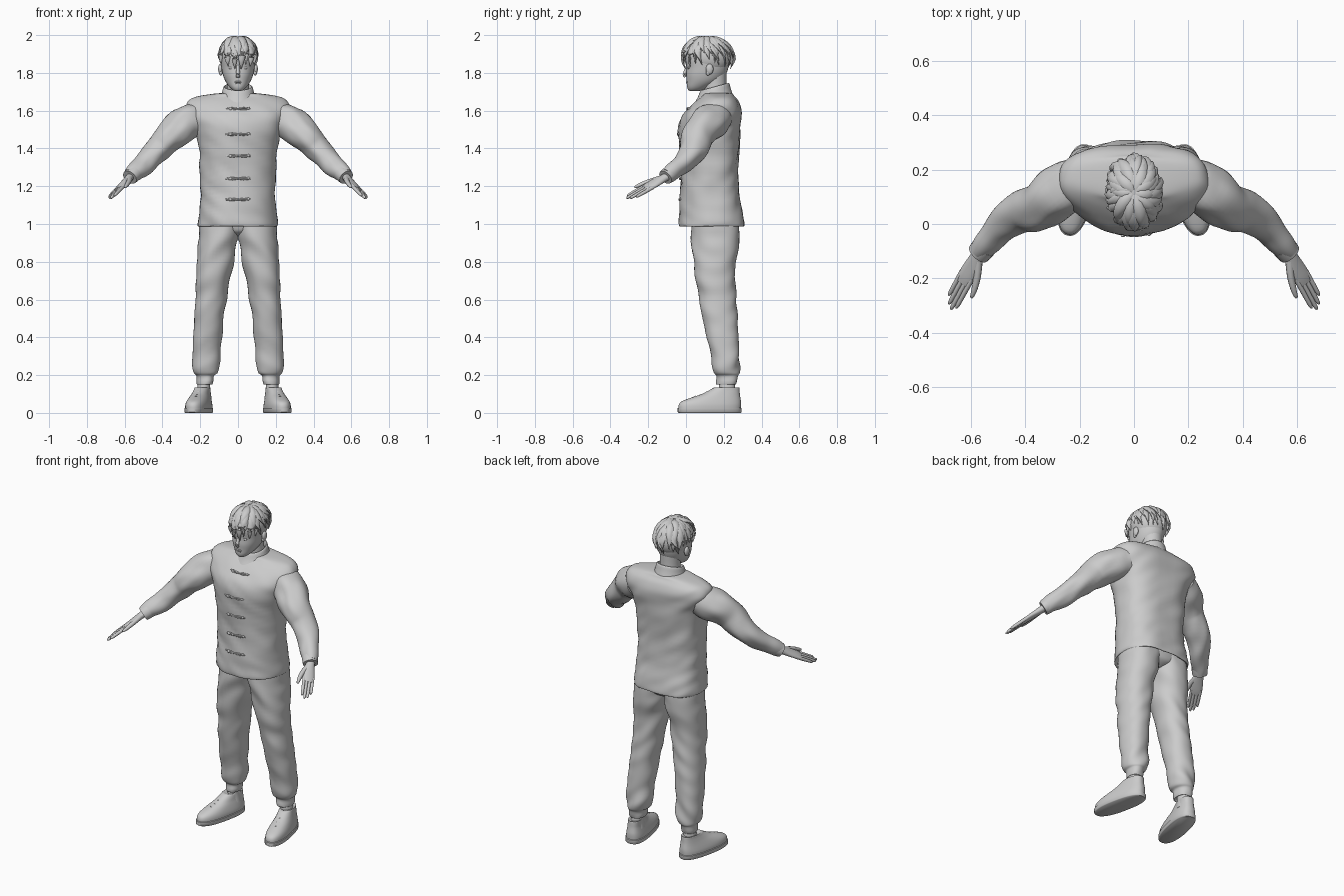
import bpy, bmesh, math, random
from mathutils import Vector, Matrix, noise

random.seed(4)
V = Vector


def smooth(keys, m):
    """Catmull-Rom interpolation of equal-length number tuples."""
    out = []
    for i in range(len(keys) - 1):
        a, b, c, d = (keys[max(0, min(len(keys) - 1, i + k))] for k in (-1, 0, 1, 2))
        for j in range(m):
            t = j / m
            out.append([q + .5 * t * (r - p + t * (2*p - 5*q + 4*r - s + t * (3*(q - r) + s - p)))
                        for p, q, r, s in zip(a, b, c, d)])
    return out + [list(keys[-1])]


def stack(keys, m=4, n=40, front=2.0, back=2.0, tilt=0.0):
    """Horizontal rings from keys (z, x0, x1, y_front, y_back)."""
    rings = []
    for z, x0, x1, y0, y1 in smooth(keys, m):
        ring = []
        for k in range(n):
            c, s = math.cos(math.tau * k / n), math.sin(math.tau * k / n)
            e = 2 / (front if s < 0 else back)
            x = math.copysign(abs(c) ** e, c) * (x1 - x0) / 2
            y = math.copysign(abs(s) ** e, s) * (y1 - y0) / 2
            ring.append(V(((x0 + x1) / 2 + x, (y0 + y1) / 2 + y, z + tilt * y)))
        rings.append(ring)
    return rings


def tube(keys, m=4, n=24, side=None):
    """Rings along a path of keys (x, y, z, r_side, r_up)."""
    pts = smooth(keys, m)
    rings = []
    for i, p in enumerate(pts):
        t = (V(pts[min(i + 1, len(pts) - 1)][:3]) - V(pts[max(i - 1, 0)][:3])).normalized()
        ref = side if side else (t.cross(V((0, 0, 1))) if abs(t.z) < .98 else V((1, 0, 0)))
        u = t.cross(ref).normalized()
        w = u.cross(t)
        rings.append([V(p[:3]) + w * math.cos(a) * p[3] + u * math.sin(a) * p[4]
                      for a in (math.tau * k / n for k in range(n))])
    return rings


def finish(name, bm, mirror):
    bmesh.ops.recalc_face_normals(bm, faces=bm.faces)
    me = bpy.data.meshes.new(name)
    bm.to_mesh(me)
    ob = bpy.data.objects.new(name, me)
    bpy.context.collection.objects.link(ob)
    if mirror:
        ob.modifiers.new("mirror", 'MIRROR').use_mirror_merge = False
    return ob


def skin(name, parts, mirror=False, folds=0.0, freq=(8, 8, 15)):
    """Bridge ring lists into one closed mesh, with optional cloth folds."""
    bm = bmesh.new()
    for rings in parts:
        rows = []
        for ring in rings:
            c = sum(ring, V()) / len(ring)
            row = []
            for p in ring:
                f = noise.noise(V((p.x * freq[0], p.y * freq[1], p.z * freq[2] + p.x * 9)))
                row.append(bm.verts.new(p + (p - c).normalized() * f * folds))
            rows.append(row)
        n = len(rows[0])
        for a, b in zip(rows, rows[1:]):
            for k in range(n):
                bm.faces.new((a[k], a[(k + 1) % n], b[(k + 1) % n], b[k]))
        bm.faces.new(rows[0])
        bm.faces.new(rows[-1])
    return finish(name, bm, mirror)


def balls(name, items, mirror=False):
    bm = bmesh.new()
    for loc, scale in items:
        bmesh.ops.create_uvsphere(bm, u_segments=20, v_segments=12, radius=1,
                                  matrix=Matrix.Translation(loc) @ Matrix.Diagonal((*scale, 1)))
    return finish(name, bm, mirror)


# Jacket body: round chest, flatter back, broad shoulders
jacket = [(1.03, -.18, .18, .01, .27), (.99, -.205, .205, -.03, .3), (1.0, -.213, .213, -.04, .308),
          (1.06, -.205, .205, -.036, .3), (1.15, -.2, .2, -.032, .282), (1.27, -.2, .2, -.028, .276),
          (1.4, -.208, .208, -.036, .28), (1.5, -.232, .232, -.042, .288), (1.56, -.258, .258, -.028, .292),
          (1.61, -.276, .276, .01, .29), (1.65, -.262, .262, .05, .276), (1.675, -.22, .22, .08, .255),
          (1.69, -.12, .12, .09, .24), (1.695, -.05, .05, .12, .2)]
skin("jacket_body", [stack(jacket, 5, 56, front=2.1, back=2.8)], folds=.009)

# Sleeves bend forward at the elbow, cuffs close at the wrist
sleeve = [(.19, .17, 1.565, .085, .085), (.27, .122, 1.535, .098, .092), (.345, .066, 1.475, .088, .083),
          (.415, .045, 1.4, .08, .071), (.485, -.01, 1.33, .058, .056), (.537, -.068, 1.28, .047, .045),
          (.567, -.102, 1.252, .041, .039)]
skin("sleeve", [tube(sleeve, 6, 36)], True, folds=.012, freq=(14, 10, 14))
skin("sleeve_cuff", [tube([(.55, -.083, 1.268, .045, .043), (.573, -.109, 1.247, .043, .04),
                           (.567, -.102, 1.252, .032, .028)], 2)], True)

# Standing collar, lower at the front
collar = [(1.65, -.1, .1, .03, .25), (1.69, -.086, .086, .06, .238), (1.722, -.078, .078, .075, .23),
          (1.724, -.07, .07, .083, .222), (1.69, -.068, .068, .085, .22)]
skin("collar", [stack(collar, 3, tilt=.27)])


# Five knotted fasteners down the chest
def chest(z):
    ks = jacket[2:]
    for a, b in zip(ks, ks[1:]):
        if a[0] <= z <= b[0]:
            return a[3] + (b[3] - a[3]) * (z - a[0]) / (b[0] - a[0])


loops, knots = [], []
for z in (1.13, 1.24, 1.36, 1.475, 1.61):
    y = chest(z) - .001
    for dz in (-.004, .004):
        loops.append(tube([(-.065, y + .008, z, .004, .004), (-.03, y + .001, z + dz, .0045, .0045),
                           (0, y - .002, z, .0045, .0045), (.03, y + .001, z + dz, .0045, .0045),
                           (.065, y + .008, z, .004, .004)], 3, 8))
    knots.append(((-.04, y, z), (.009, .007, .008)))
    knots.append(((.055, y + .003, z + .003), (.007, .006, .007)))
skin("fastener_loops", loops)
balls("fastener_knots", knots)

# Trouser legs with gathered ankles
leg = [(.17, .145, .205, .18, .25), (.15, .135, .215, .165, .265), (.165, .13, .22, .16, .27),
       (.195, .128, .222, .158, .272), (.215, .108, .237, .145, .28), (.27, .098, .243, .135, .283),
       (.38, .088, .238, .115, .277), (.5, .07, .23, .085, .274), (.6, .056, .225, .07, .266), (.7, .042, .22, .052, .262),
       (.82, .02, .214, .038, .268), (.92, .0, .206, .03, .283), (1.02, -.02, .198, .03, .285)]
skin("trouser_leg", [stack(leg, 6, 40, front=2.2, back=2.3)], True, folds=.011, freq=(7, 7, 13))
skin("trouser_seat", [stack([(.935, -.02, .02, .1, .22), (.955, -.08, .08, .06, .26), (.98, -.15, .15, .045, .275),
                             (1.03, -.18, .18, .035, .28)], 4, front=2.3, back=2.3)])

# Ankles
skin("ankle", [stack([(.08, .14, .225, .165, .27), (.13, .147, .215, .175, .26), (.2, .147, .21, .175, .255)], 2, 20)], True)


# Shoes, toes turned out
def turn_out(parts):
    rot = Matrix.Rotation(math.radians(12), 3, 'Z')
    pivot = V((.18, .25, 0))
    return [[[rot @ (p - pivot) + pivot for p in r] for r in rings] for rings in parts]


upper = [(.015, .122, .242, -.045, .288), (.04, .122, .242, -.045, .29), (.06, .126, .238, -.03, .29),
         (.08, .132, .232, .02, .287), (.1, .138, .226, .08, .284), (.122, .141, .221, .125, .283),
         (.135, .143, .219, .15, .281), (.13, .152, .21, .17, .27)]
skin("shoe_upper", turn_out([stack(upper, 3, 40, front=2.3, back=2.6)]), True)
skin("shoe_sole", turn_out([stack([(0, .122, .242, -.045, .29), (.004, .118, .246, -.05, .293),
                                   (.025, .118, .246, -.05, .293), (.028, .124, .24, -.044, .288)],
                                  1, 40, front=2.3, back=2.6)]), True)
skin("shoe_laces", turn_out([tube([(.15, y + .015, z - .014, .004, .004), (.18, y, z - .002, .004, .004),
                                   (.21, y + .015, z - .014, .004, .004)], 3, 8)
                             for y, z in ((.045, .089), (.075, .099), (.105, .112))]), True)

# Hands: palm, four fingers and a thumb in one shared frame
wrist = V((.567, -.1, 1.253))
d = V((.43, -.79, -.45)).normalized()
w = V((-.75, -.6, .34)).normalized()
u = d.cross(w)


def hand(a, b, r, r2):
    return (*(wrist + d * a + w * b), r, r2)


parts = [tube([hand(-.03, 0, .026, .022), hand(.02, 0, .025, .02), hand(.07, .002, .033, .017),
               hand(.12, 0, .034, .014), hand(.15, 0, .03, .01)], 3, 20, w)]
for b, length in ((-.025, .228), (-.008, .256), (.009, .268), (.025, .25)):
    parts.append(tube([hand(.11, b, .0095, .01), hand(.17, b, .0088, .01), hand(length - .02, b, .008, .0085),
                       hand(length - .005, b, .005, .006), hand(length, b, .001, .001)], 2, 10, w))
parts.append(tube([hand(.035, .012, .016, .016), hand(.09, .038, .014, .013), hand(.14, .053, .011, .011),
                   hand(.17, .058, .007, .007), hand(.176, .059, .001, .001)], 3, 10, w))
skin("hand", parts, True)

# Neck and head
skin("neck", [stack([(1.64, -.07, .07, .09, .23), (1.72, -.058, .058, .095, .215), (1.8, -.06, .06, .085, .215)], 3, 24)])
face = [(1.704, -.012, .012, .025, .06), (1.708, -.026, .026, .014, .085), (1.725, -.045, .045, .006, .125),
        (1.755, -.066, .066, .004, .18), (1.79, -.08, .08, .001, .21), (1.83, -.088, .088, .003, .225),
        (1.87, -.092, .092, -.003, .23), (1.91, -.09, .09, .003, .23), (1.95, -.07, .07, .035, .205),
        (1.97, -.03, .03, .08, .16)]
skin("head", [stack(face, 4, 36, front=2.2)])
skin("nose", [tube([(0, .01, 1.845, .007, .007), (0, -.001, 1.815, .009, .008), (0, -.009, 1.79, .012, .009),
                    (0, -.003, 1.778, .01, .006)], 4, 14)])
balls("lips", [((0, .005, 1.752), (.02, .005, .005)), ((0, .007, 1.745), (.017, .005, .005))])
balls("eyes", [((.035, .014, 1.826), (.016, .006, .007))], True)
balls("ears", [((.093, .125, 1.82), (.012, .02, .028)), ((.091, .117, 1.8), (.009, .012, .014))], True)

# Hair: a cap covered by tapered, tousled locks
balls("hair_cap", [((0, .125, 1.885), (.1, .118, .105))])
locks = []


def add_lock(az, th0, th1, width, lift, twist):
    keys = []
    for i in range(6):
        t = i / 5
        th = math.radians(th0 + (th1 - th0) * t)
        a = az + twist * t
        k = 1 + lift * math.sin(t * 2.2)
        p = (.1 * k * math.sin(th) * math.sin(a), .115 - .135 * k * math.sin(th) * math.cos(a),
             1.872 + .112 * k * math.cos(th))
        r = width * (.55, .95, 1, .85, .5, .06)[i]
        keys.append((*p, r, r * .55))
    locks.append(tube(keys, 2, 8))


for layer, (count, start, cut, lift) in enumerate(((26, 25, 0, .0), (20, 8, 22, .07), (13, 4, 42, .11))):
    for i in range(count):
        az = math.tau * (i + .5 * (layer % 2)) / count + random.uniform(-.1, .1)
        front = max(0, math.cos(az))
        end = 104 + 9 * front - 6 * abs(math.sin(az)) + 12 * max(0, -math.cos(az)) - cut
        add_lock(az, start, end + random.uniform(-10, 8), random.uniform(.018, .025), lift * random.uniform(.3, 1.1),
                 random.uniform(-.2, .5))
skin("hair_locks", locks)

# Smooth shading, crisp edges kept
bpy.ops.object.select_all(action='SELECT')
bpy.context.view_layer.objects.active = bpy.data.objects["jacket_body"]
bpy.ops.object.shade_smooth_by_angle(angle=math.radians(50))
